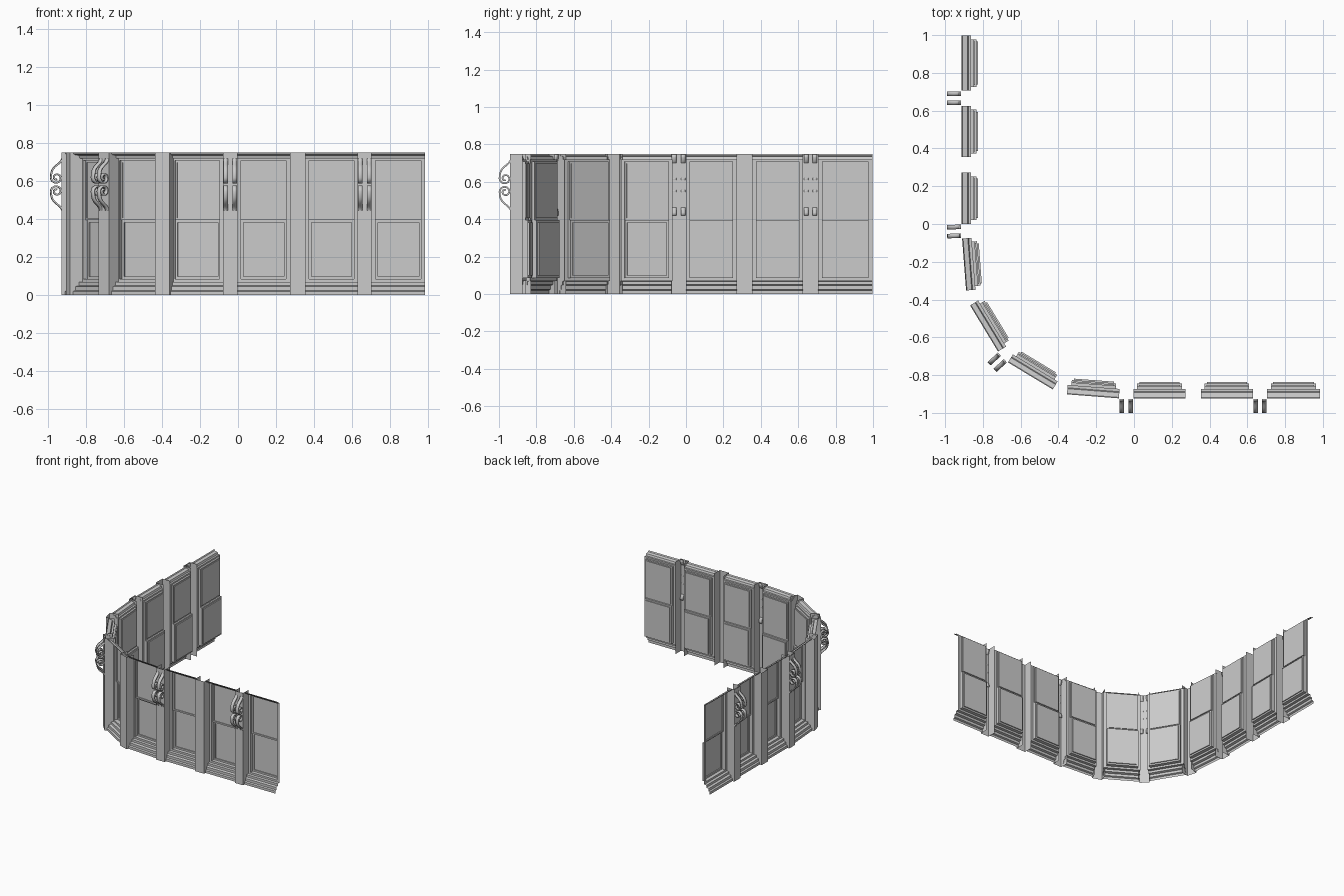
import bpy, bmesh, math
from mathutils import Vector
from mathutils.geometry import interpolate_bezier

if "Cube" in bpy.data.objects:
    bpy.data.objects.remove(bpy.data.objects["Cube"], do_unlink=True)

stone = bpy.data.materials.new("plain grey")
stone.use_nodes = True
GREY = (0.6, 0.6, 0.6, 1)
stone.diffuse_color = GREY
stone.node_tree.nodes["Principled BSDF"].inputs["Base Color"].default_value = GREY


class Part:
    """Mesh in a wall frame: s along the wall, d inward, z up."""

    def __init__(self, name, start, end):
        self.name, self.bm = name, bmesh.new()
        self.o = Vector((*start, 0))
        span = Vector((*end, 0)) - self.o
        self.length = span.length
        self.u = span.normalized()
        self.n = Vector((self.u.y, -self.u.x, 0))

    def v(self, s, d, z):
        return self.bm.verts.new(self.o + self.u * s + self.n * d + Vector((0, 0, z)))

    def strip(self, a, b, closed=False):
        count = len(a)
        for i in range(count if closed else count - 1):
            j = (i + 1) % count
            self.bm.faces.new((a[i], a[j], b[j], b[i]))

    def rect(self, margin, d, z0, z1):
        m, e = margin, self.length - margin
        return [self.v(m, d, z0), self.v(e, d, z0), self.v(e, d, z1), self.v(m, d, z1)]

    def nest(self, rects, cap=True):
        loops = [self.rect(*r) for r in rects]
        for a, b in zip(loops, loops[1:]):
            self.strip(a, b, True)
        if cap:
            self.bm.faces.new(loops[-1])

    def sweep(self, profile, s0, s1):
        self.strip([self.v(s0, d, z) for d, z in profile],
                   [self.v(s1, d, z) for d, z in profile])

    def finish(self):
        bm = self.bm
        bmesh.ops.remove_doubles(bm, verts=bm.verts, dist=0.0002)
        bmesh.ops.recalc_face_normals(bm, faces=bm.faces)
        if sum((f.normal.dot(self.n) * f.calc_area() for f in bm.faces)) > 0:
            bmesh.ops.reverse_faces(bm, faces=bm.faces)
        me = bpy.data.meshes.new(self.name)
        bm.to_mesh(me)
        bm.free()
        me.materials.append(stone)
        ob = bpy.data.objects.new(self.name, me)
        bpy.context.collection.objects.link(ob)
        return ob


HEIGHT, MID = 0.75, 0.395
SILL = [(0, 0), (0, 0.02), (0.012, 0.025), (0.012, 0.045), (0.03, 0.05), (0.03, 0.068), (0.05, 0.07)]
LINTEL = [(0.05, 0.72), (0.035, 0.72), (0.03, 0.735), (0.005, 0.74), (0, HEIGHT)]


def window(i, start, end):
    p = Part(f"window_{i}", start, end)
    p.sweep(SILL, 0, p.length)
    p.sweep(LINTEL, 0, p.length)
    # surround and reveal
    p.nest([(0, 0.05, 0.07, 0.72), (0.02, 0.05, 0.085, 0.708),
            (0.02, 0.065, 0.085, 0.708)], cap=False)
    # upper sash, then the lower sash set further in
    p.nest([(0.02, 0.065, MID, 0.708), (0.03, 0.065, MID + 0.012, 0.698),
            (0.03, 0.071, MID + 0.012, 0.698)])
    p.nest([(0.02, 0.065, 0.085, MID), (0.02, 0.078, 0.085, MID),
            (0.032, 0.078, 0.098, MID - 0.012), (0.032, 0.086, 0.098, MID - 0.012)])
    p.finish()


def pier(i, start, end):
    p = Part(f"pier_{i}", start, end)
    plan = [(0, 0.05), (0, -0.018), (p.length, -0.018), (p.length, 0.05)]
    p.strip([p.v(s, d, 0) for s, d in plan], [p.v(s, d, HEIGHT) for s, d in plan])
    p.finish()


def scroll_path():
    # S sweep from the wall, running into a spiral
    cx, cz, r0, r1, turns = 0.035, 0.618, 0.030, 0.009, 1.3
    pts = [(q.x, q.y) for q in interpolate_bezier(
        Vector((0, 0.745)), Vector((0, 0.675)), Vector((cx + r0, 0.70)), Vector((cx + r0, cz)), 14)]
    steps = 26
    for k in range(1, steps + 1):
        t = k / steps
        r, a = r0 + (r1 - r0) * t, -2 * math.pi * turns * t
        pts.append((cx + r * math.cos(a), cz + r * math.sin(a)))
    return pts


def brackets(i, start, end):
    upper = scroll_path()
    lower = [(o, 1.165 - z) for o, z in upper]
    for side in (-1, 1):
        p = Part(f"scroll_bracket_{i}_{'a' if side < 0 else 'b'}", start, end)
        c = p.length / 2 + side * 0.0235
        for path in (upper, lower):
            p.sweep([(-0.009 - o, z) for o, z in path], c - 0.012, c + 0.012)
        ob = p.finish()
        mod = ob.modifiers.new("thickness", "SOLIDIFY")
        mod.thickness, mod.offset = 0.009, 0
        bpy.ops.object.select_all(action="DESELECT")
        ob.select_set(True)
        bpy.context.view_layer.objects.active = ob
        bpy.ops.object.shade_smooth_by_angle(angle=math.radians(40))


# Outer ends of each bay, going round the corner
FRONT, SIDE = -0.923, -0.912
bays = [((a, FRONT), (b, FRONT)) for a, b in ((0.984, 0.704), (0.63, 0.354), (0.273, -0.003))]
bays += [((-0.08, -0.923), (-0.355, -0.902)), ((-0.43, -0.876), (-0.667, -0.733)),
         ((-0.72, -0.675), (-0.868, -0.431)), ((-0.889, -0.352), (-0.91, -0.077))]
bays += [((SIDE, a), (SIDE, b)) for a, b in ((0, 0.272), (0.354, 0.626), (0.706, 0.997))]

for i, (start, end) in enumerate(bays):
    window(i + 1, start, end)
for i, (a, b) in enumerate(zip(bays, bays[1:])):
    pier(i + 1, a[1], b[0])
    if i % 2 == 0 and i != 4 or i == 4:
        brackets(i + 1, a[1], b[0])
